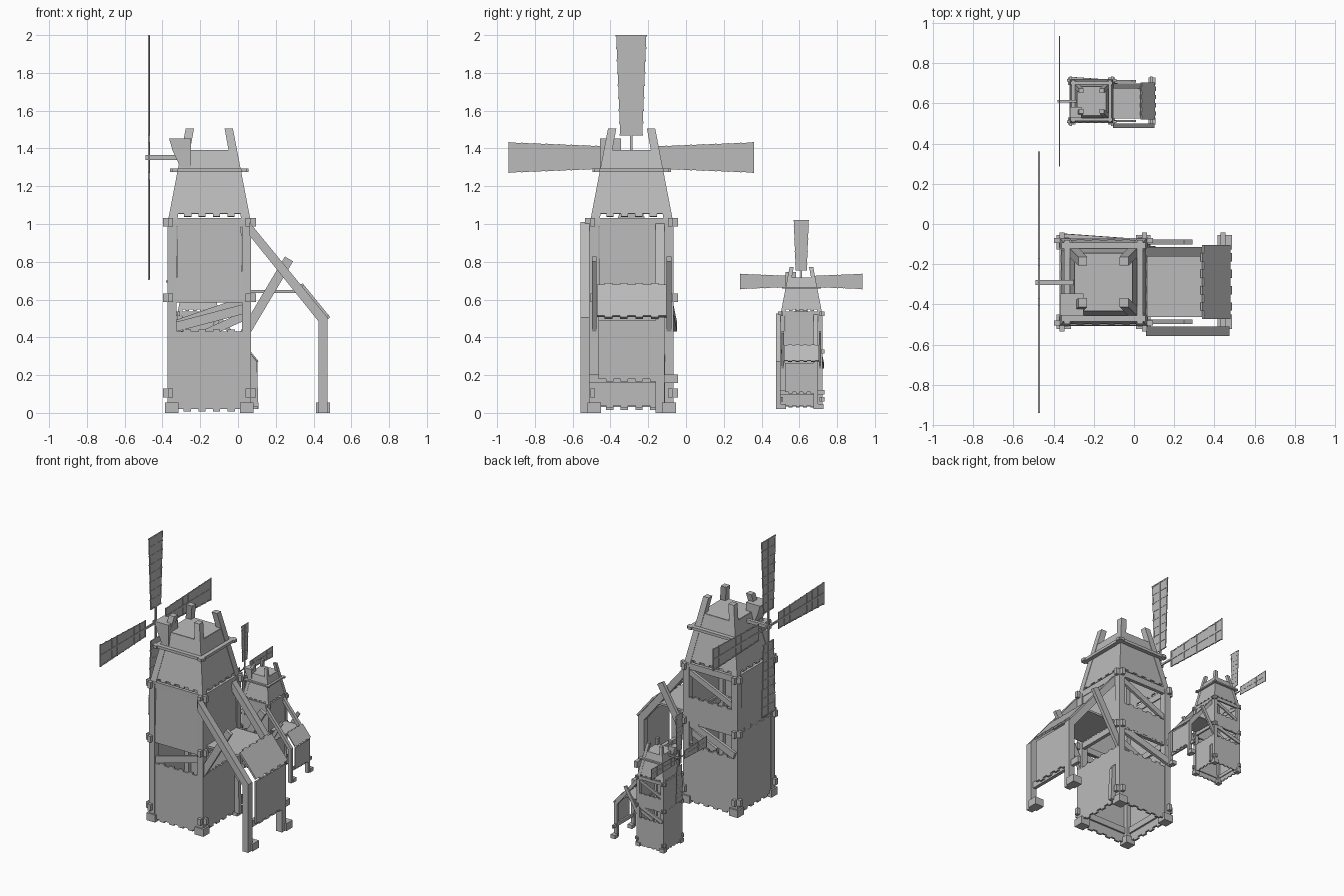
import bpy, bmesh, math
from mathutils import Vector as V, Matrix

cube = bpy.data.objects.get("Cube")
if cube:
    bpy.data.objects.remove(cube, do_unlink=True)

grey = bpy.data.materials.new("weathered_grey")
grey.use_nodes = True
COLOR = (0.5, 0.5, 0.5, 1)
grey.diffuse_color = COLOR
grey.node_tree.nodes["Principled BSDF"].inputs["Base Color"].default_value = COLOR

X, Y, Z = V((1, 0, 0)), V((0, 1, 0)), V((0, 0, 1))
C = V((-0.152, -0.288, 0))      # tower axis
R, POST = 0.222, 0.048          # tower half width, post thickness
parts = {}


def mesh(part):
    return parts.setdefault(part, bmesh.new()) if part not in parts else parts[part]


def prism(part, pts, o, u, v, depth):
    """Extrude a flat outline backwards along its normal."""
    bm = mesh(part)
    back = -u.cross(v).normalized() * depth
    a = [bm.verts.new(o + u * p[0] + v * p[1]) for p in pts]
    b = [bm.verts.new(p.co + back) for p in a]
    n = len(a)
    bm.faces.new(a)
    bm.faces.new(b[::-1])
    for i in range(n):
        bm.faces.new((a[i], b[i], b[(i + 1) % n], a[(i + 1) % n]))


def beam(part, p, q, w, d, side=Y):
    """Box from p to q: w thick along side, d thick across."""
    p, q = V(p), V(q)
    t = (q - p).normalized()
    s = (side - t * side.dot(t)).normalized()
    e = t.cross(s) * d / 2
    s = s * w / 2
    prism(part, [(-1, -1), (1, -1), (1, 1), (-1, 1)], q, s, e, (q - p).length)


def loft(part, c0, s0, c1, s1):
    """Tapered upright post between two level squares."""
    bm = mesh(part)
    corners = [(-1, -1), (1, -1), (1, 1), (-1, 1)]
    a, b = [[bm.verts.new(c + V((i, j, 0)) * s / 2) for i, j in corners]
            for c, s in ((c0, s0), (c1, s1))]
    bm.faces.new(a[::-1])
    bm.faces.new(b)
    for i in range(4):
        j = (i + 1) % 4
        bm.faces.new((a[i], a[j], b[j], b[i]))


def ragged(u0, u1, v, d, n=9):
    """Stepped plank ends along an edge."""
    if not d:
        return [(u0, v), (u1, v)]
    out = []
    for i in range(n):
        for k in (i, i + 1):
            out.append((u0 + (u1 - u0) * k / n, v + d * (i % 2)))
    return out


def half(z):
    return R - 0.194 * max(0, z - 1)


def wall(part, k, z0, z1, low=0.0, high=0.0, gap=POST):
    """Plank wall on tower side k (0 +x, 1 +y, 2 -x, 3 -y)."""
    n = V((math.cos(k * math.pi / 2), math.sin(k * math.pi / 2), 0))
    u = Z.cross(n)
    o = C + n * (half(z0) - 0.003) + Z * z0
    v = Z + n * (half(z1) - half(z0)) / (z1 - z0)
    a, b = half(z0) - gap, half(z1) - gap
    prism(part, ragged(-a, a, 0, low) + ragged(b, -b, z1 - z0, high), o, u, v, 0.014)


# Tower posts, feet and leaning roof posts
for sx in (-1, 1):
    for sy in (-1, 1):
        d = V((sx, sy, 0))
        base = C + d * (R - POST / 2)
        loft("tower_posts", base, POST, base + Z * 1.02, POST)
        loft("tower_feet", base, 0.072, base + Z * 0.055, 0.072)
        loft("roof_posts", base + Z, POST, C + d * 0.103 + Z * 1.505, 0.044)

# Crossing tie beams with ends showing past the posts
for s in (-1, 1):
    for z in (0.105, 0.61, 1.01):
        for a, b in ((X, Y), (Y, X)):
            m = C + b * s * 0.205 + Z * z
            beam("tie_beams", m - a * 0.246, m + a * 0.246, 0.025, 0.046, b)
    for a, b in ((X, Y), (Y, X)):
        m = C + b * s * 0.182 + Z * 1.285
        beam("roof_ring", m - a * 0.208, m + a * 0.208, 0.03, 0.02, b)

# Tower walls
wall("lower_walls", 0, 0.04, 0.44, -0.015, 0.01)
wall("lower_walls", 1, 0.02, 0.42, -0.012, 0.015)
wall("lower_walls", 2, 0.03, 0.6, -0.015, 0.012)
wall("lower_walls", 3, 0.02, 0.43, -0.012, 0.012)
wall("upper_walls", 0, 0.63, 1.03)
wall("upper_walls", 1, 0.6, 0.78, -0.01, 0.012)
wall("upper_walls", 2, 0.63, 1.03, -0.015)
wall("upper_walls", 3, 0.585, 1.03)

# Roof cladding and flat lid
for k in range(4):
    wall("roof_lower_cladding", k, 1.055, 1.285, -0.014, 0, 0.04)
    wall("roof_upper_cladding", k, 1.285, 1.39, 0, 0, 0.035)
prism("roof_lid", [(-.14, -.14), (.14, -.14), (.14, .14), (-.14, .14)],
      C + Z * 1.392, X, Y, 0.015)

# Loose braces across the open bays
beam("front_brace", (-0.35, -0.49, 0.45), (0.05, -0.49, 0.555), 0.02, 0.05)
beam("back_brace", (-0.36, -0.058, 0.455), (0.06, -0.088, 0.6), 0.022, 0.05)
beam("inner_brace", (-0.17, -0.11, 0.42), (0.07, -0.11, 0.53), 0.02, 0.045)
beam("bay_brace", (-0.34, -0.085, 0.8), (0.04, -0.085, 0.97), 0.02, 0.04)

# Lean-to frames: sloping rafter running into a post, foot and strut
for s in (-1, 1):
    y = C.y + s * (R - POST / 2)
    prism("lean_to_frames",
          [(.06, 1.01), (.474, .505), (.474, 0), (.426, 0), (.426, .485), (.06, .94)],
          V((0, y - POST / 2, 0)), X, Z, -POST)
    foot = V((0.45, y, 0))
    loft("lean_to_feet", foot, 0.072, foot + Z * 0.055, 0.072)
    beam("lean_to_struts", (0.035, y, 0.42), (0.27, y, 0.815), 0.024, 0.05)

# Lean-to roof, wall and rail
W = R - POST
prism("lean_to_flat_roof",
      [(0.04, W), (0.04, -W)] + [(x, y) for y, x in ragged(-W, W, 0.338, 0.014)],
      V((0, C.y, 0.65)), X, Y, 0.015)
down = V((0.404, 0, -0.495)).normalized()
prism("lean_to_slope",
      ragged(-W - 0.01, W + 0.01, 0, -0.01) + ragged(W + 0.01, -W - 0.01, 0.21, 0.012),
      V((0.337, C.y, 0.67)), -Y, down, -0.014)
prism("lean_to_wall", ragged(-W, W, 0.18, -0.014) + [(W, 0.49), (-W, 0.49)],
      V((0.473, C.y, 0)), Y, Z, 0.014)
beam("lean_to_rail", (0.443, C.y - 0.246, 0.18), (0.443, C.y + 0.246, 0.18), 0.025, 0.046, X)
prism("side_plank", [(.07, .03), (.108, .03), (.1, .27), (.07, .31)],
      V((0, -0.11, 0)), X, Z, -0.03)

# Axle and its housing
HUB = V((-0.472, -0.29, 1.352))
beam("axle", HUB - X * 0.018, HUB + X * 0.2, 0.024, 0.024)
prism("axle_housing",
      [(-.365, 1.453), (-.25, 1.453), (-.25, 1.3), (-.305, 1.3), (-.345, 1.385)],
      V((0, HUB.y - 0.055, 0)), X, Z, -0.11)

# Four sails: cloth, spar, edge laths and cross laths
for k in range(4):
    r = V((0, round(math.cos(k * math.pi / 2)), round(math.sin(k * math.pi / 2))))
    t = X.cross(r)
    r0, r1, ROWS = 0.12, 0.645, 8
    width = lambda q: 0.055 + 0.021 * (q - r0) / (r1 - r0)
    at = lambda q, s: HUB + r * q + t * s
    prism("sail_cloth", [(r0, -width(r0)), (r1, -width(r1)), (r1, width(r1)), (r0, width(r0))],
          HUB + X * 0.002, r, t, 0.004)
    beam("sail_spars", HUB, at(r1, 0), 0.01, 0.014, X)
    for s in (-1, 1):
        beam("sail_laths", at(r0, s * width(r0)), at(r1, s * width(r1)), 0.008, 0.007, X)
    for i in range(ROWS + 1):
        q = r0 + (r1 - r0) * i / ROWS
        beam("sail_laths", at(q, -width(q) - 0.007), at(q, width(q) + 0.007), 0.008, 0.009, X)

# Make the large mill, then a half-size one behind it
small = Matrix.Translation((-0.135, 0.755, 0.02)) @ Matrix.Scale(0.5, 4)
for name, bm in parts.items():
    bmesh.ops.recalc_face_normals(bm, faces=bm.faces)
    data = bpy.data.meshes.new(name)
    bm.to_mesh(data)
    bm.free()
    data.materials.append(grey)
    for prefix, matrix in (("large_mill_", Matrix()), ("small_mill_", small)):
        ob = bpy.data.objects.new(prefix + name, data)
        ob.matrix_world = matrix
        bpy.context.collection.objects.link(ob)
